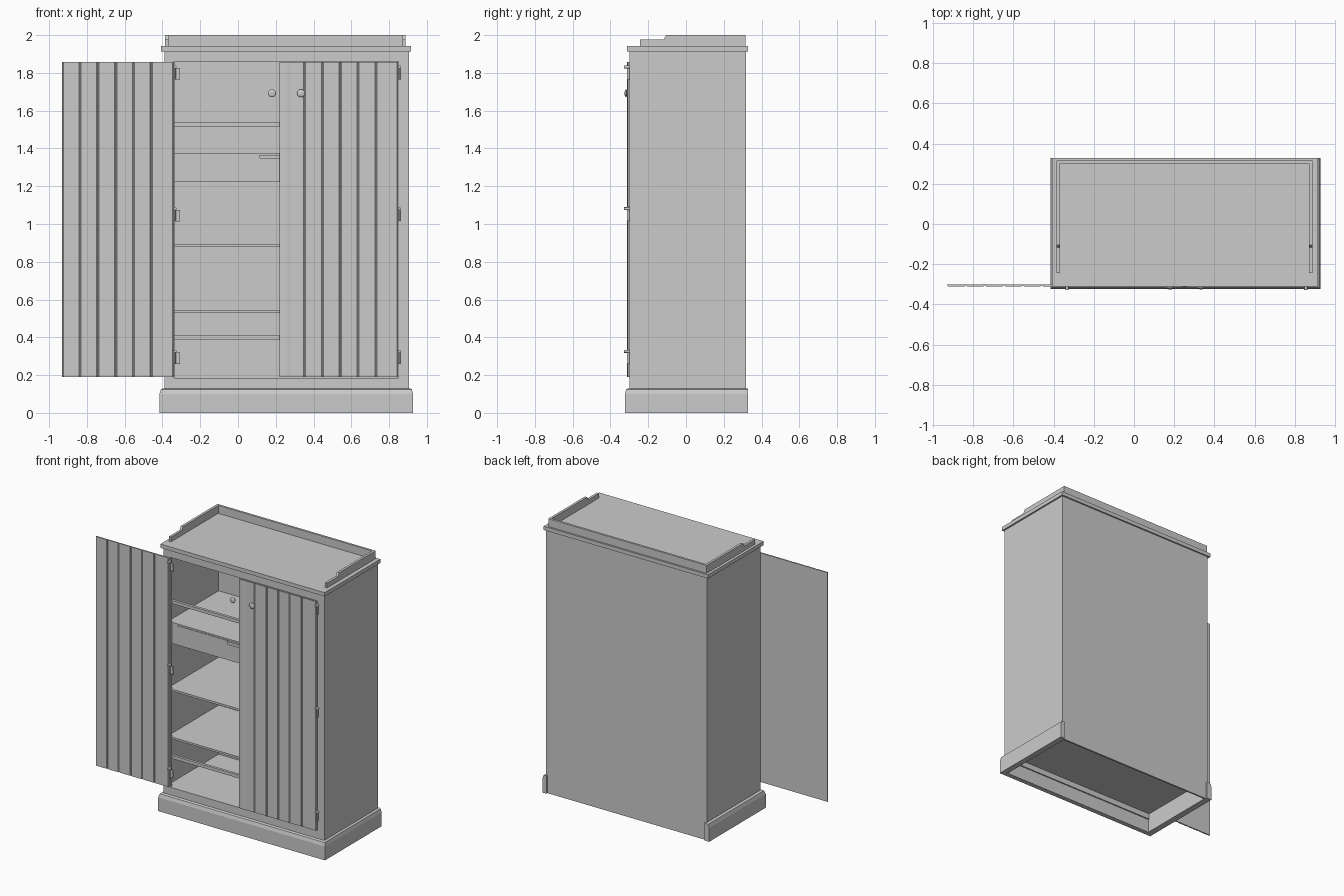
import bpy, bmesh, math
from mathutils import Vector

cube = bpy.data.objects.get("Cube")
if cube:
    bpy.data.objects.remove(cube, do_unlink=True)

grey = bpy.data.materials.new("plain_grey")
grey.use_nodes = True
colour = (0.6, 0.6, 0.6, 1)
grey.diffuse_color = colour
grey.node_tree.nodes["Principled BSDF"].inputs["Base Color"].default_value = colour


def add(name, bm):
    bmesh.ops.recalc_face_normals(bm, faces=bm.faces)
    mesh = bpy.data.meshes.new(name)
    bm.to_mesh(mesh)
    bm.free()
    mesh.materials.append(grey)
    ob = bpy.data.objects.new(name, mesh)
    bpy.context.collection.objects.link(ob)
    return ob


def box(name, x, y, z):
    bm = bmesh.new()
    bmesh.ops.create_cube(bm, size=1)
    for v in bm.verts:
        v.co = Vector([(r[0] + r[1]) / 2 + c * (r[1] - r[0]) for c, r in zip(v.co, (x, y, z))])
    return add(name, bm)


def prism(name, outline, axis, start, end):
    """Extrude a closed 2D outline along x, y or z."""
    bm = bmesh.new()

    def place(p, d):
        c = list(p)
        c.insert(axis, d)
        return bm.verts.new(c)

    face = bm.faces.new([place(p, start) for p in outline])
    grown = bmesh.ops.extrude_face_region(bm, geom=[face])["geom"]
    for v in grown:
        if isinstance(v, bmesh.types.BMVert):
            v.co[axis] = end
    return add(name, bm)


def smooth(ob):
    bpy.ops.object.select_all(action="DESELECT")
    ob.select_set(True)
    bpy.context.view_layer.objects.active = ob
    bpy.ops.object.shade_smooth_by_angle(angle=math.radians(40))


def disc(name, x, z, radius, y0, y1, sides=12):
    pts = [(x + radius * math.cos(a), z + radius * math.sin(a))
           for a in (math.tau * i / sides for i in range(sides))]
    smooth(prism(name, pts, 1, y0, y1))


# Main dimensions
L, R, FRONT, BACK, TOP = -0.39, 0.905, -0.30, 0.317, 1.915
MID = (L + R) / 2
OPEN_L, OPEN_R, OPEN_B, OPEN_T = -0.337, 0.851, 0.186, 1.859
IN_L, IN_R = L + 0.02, R - 0.02
INNER = (FRONT + 0.02, BACK - 0.012)

# Carcass
box("right_side_panel", (L, IN_L), (FRONT, BACK), (0, TOP))
box("left_side_panel", (IN_R, R), (FRONT, BACK), (0, TOP))
box("back_panel", (IN_L, IN_R), (BACK - 0.012, BACK), (0, TOP))
box("floor_panel", (IN_L, IN_R), INNER, (0.14, OPEN_B))
box("ceiling_panel", (IN_L, IN_R), INNER, (1.895, TOP))

# Face frame
frame_y = (FRONT, FRONT + 0.02)
box("right_stile", (IN_L, OPEN_L), frame_y, (0.1, TOP))
box("left_stile", (OPEN_R, IN_R), frame_y, (0.1, TOP))
box("top_rail", (OPEN_L, OPEN_R), frame_y, (OPEN_T, TOP))
box("bottom_rail", (OPEN_L, OPEN_R), frame_y, (0.1, OPEN_B))

# Plinth: one chamfered profile carried round three sides with mitres
bm = bmesh.new()
loops = []
for out, z in ((-0.012, 0), (0.026, 0), (0.026, 0.1), (0.018, 0.125), (0.003, 0.13), (-0.012, 0.13)):
    path = ((R + out * 0.85, 0.328), (R + out * 0.85, FRONT - out * 0.9),
            (L - out, FRONT - out * 0.9), (L - out, 0.328))
    loops.append([bm.verts.new((x, y, z)) for x, y in path])
for a, b in zip(loops, loops[1:] + loops[:1]):
    for i in range(3):
        bm.faces.new((a[i], a[i + 1], b[i + 1], b[i]))
for end in (0, 3):
    bm.faces.new([loop[end] for loop in loops])
add("plinth", bm)

# Top board and stepped gallery
box("top_board", (-0.407, 0.917), (-0.312, 0.328), (1.914, 1.942))
step = [(-0.243, 1.94), (0.314, 1.94), (0.314, 2), (-0.105, 2), (-0.118, 1.976), (-0.243, 1.976)]
prism("right_gallery", step, 0, -0.387, -0.369)
prism("left_gallery", step, 0, 0.870, 0.888)
box("back_gallery", (-0.387, 0.888), (0.300, 0.316), (1.94, 2))

# Shelves and front bars
for name, z0, z1 in (("upper_shelf", 0.877, 0.892), ("lower_shelf", 0.529, 0.543)):
    box(name, (IN_L, IN_R), INNER, (z0, z1))
for name, z0, z1 in (("upper_bar", 1.515, 1.538), ("lower_bar", 0.387, 0.41)):
    box(name, (IN_L, IN_R), (INNER[0], INNER[0] + 0.02), (z0, z1))

# Drawer case with a recessed seam and pull
box("drawer_case", (IN_L, IN_R), (-0.275, INNER[1]), (1.222, 1.376))
box("drawer_front", (-0.294, 2 * MID + 0.294), (-0.279, -0.27), (1.236, 1.365))
pull = [(0.115, 1.366), (0.115, 1.35), (0.125, 1.343)]
pull += [(2 * MID - x, z) for x, z in reversed(pull)]
prism("drawer_pull", pull, 1, -0.292, -0.278)

# Doors: thin backing with bevelled planks, built out from the hinge
DOOR_Z = (0.189, 1.857)


def door(name, hinge, sign):
    def span(a, b):
        return tuple(sorted((hinge + sign * a, hinge + sign * b)))
    box(name + "_backing", span(0, 0.591), (-0.304, -0.300), DOOR_Z)
    edges = [0] + [0.119 + 0.0944 * i for i in range(6)]
    for a, b in zip(edges, edges[1:]):
        x0, x1 = span(a, b)
        outline = [(x0 + 0.002, -0.304), (x1 - 0.002, -0.304), (x1 - 0.002, -0.307),
                   (x1 - 0.006, -0.310), (x0 + 0.006, -0.310), (x0 + 0.002, -0.307)]
        prism(name + "_plank", outline, 2, *DOOR_Z)


door("open_door", -0.340, -1)
door("closed_door", 0.849, -1)

# Rounded cover strip along the meeting edge
arc = [(0.252 - 0.033 * math.cos(math.pi * i / 10), -0.303 - 0.010 * math.sin(math.pi * i / 10))
       for i in range(11)]
smooth(prism("meeting_strip", arc, 2, *DOOR_Z))

# Knobs
for x in (0.18, 0.334):
    disc("knob_stem", x, 1.692, 0.011, -0.317, -0.302)
    bm = bmesh.new()
    bmesh.ops.create_uvsphere(bm, u_segments=16, v_segments=10, radius=0.021)
    for v in bm.verts:
        v.co = Vector((v.co.x + x, v.co.y * 0.35 - 0.318, v.co.z + 1.692))
    smooth(add("knob", bm))

# Hinges: knuckle, finial and screw heads
for hinge in (-0.334, 0.855):
    for z in (0.295, 1.05, 1.8):
        ring = [(hinge + 0.005 * math.cos(math.tau * i / 10), -0.306 + 0.006 * math.sin(math.tau * i / 10))
                for i in range(10)]
        smooth(prism("hinge_knuckle", ring, 2, z - 0.035, z + 0.025))
        disc("hinge_catch", hinge, z + 0.031, 0.008, -0.329, -0.3)
        if hinge < 0:
            for dz in (-0.03, 0, 0.02):
                disc("hinge_screw", hinge + 0.02, z + dz, 0.004, -0.312, -0.306)
            box("hinge_leaf", (hinge, hinge + 0.026), (-0.307, -0.304), (z - 0.036, z + 0.025))
